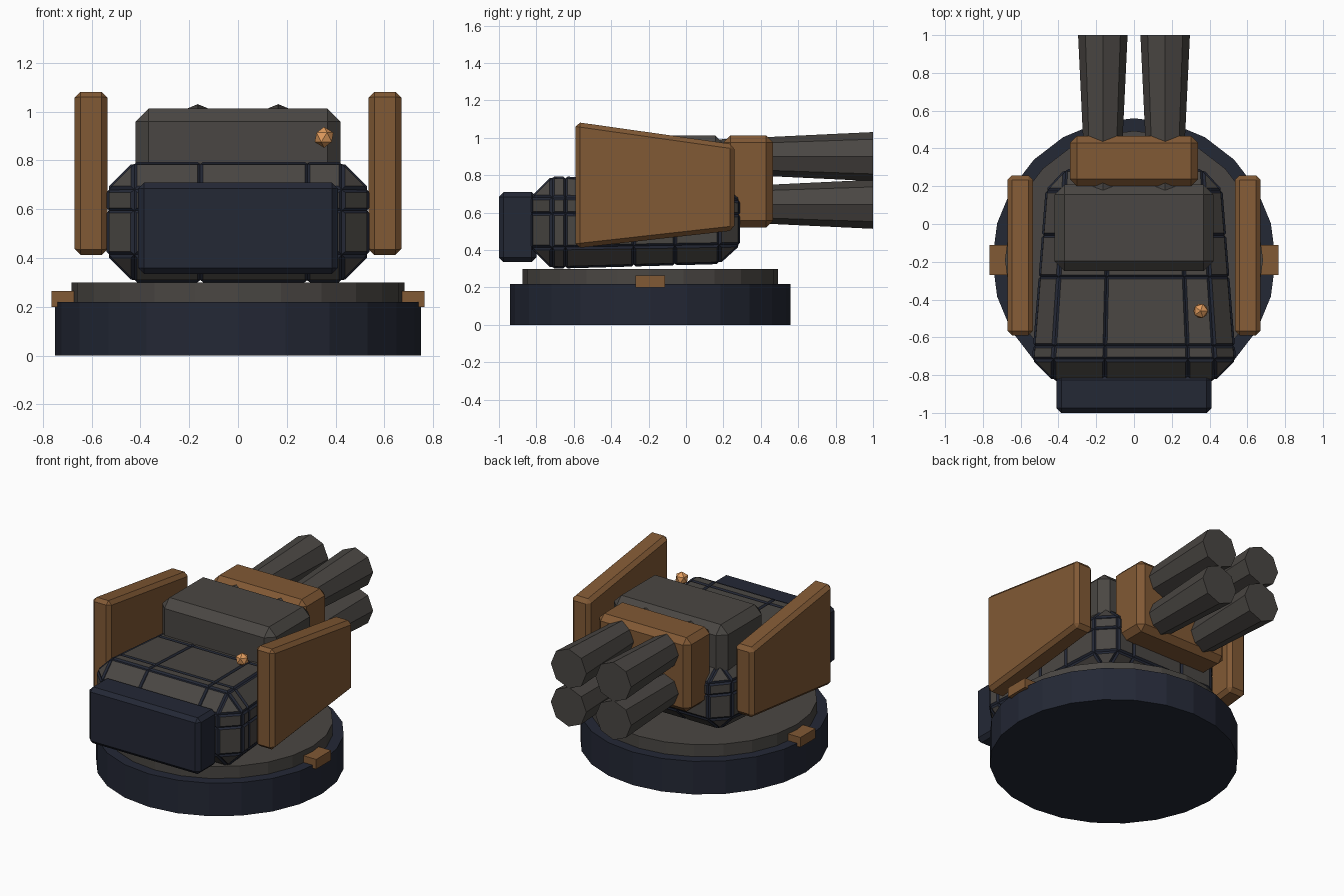
import bpy, bmesh, math
from mathutils import Vector, Matrix

if "Cube" in bpy.data.objects:
    bpy.data.objects.remove(bpy.data.objects["Cube"])


def material(name, col):
    m = bpy.data.materials.new(name)
    m.diffuse_color = (*col, 1)
    m.use_nodes = True
    m.node_tree.nodes["Principled BSDF"].inputs["Base Color"].default_value = m.diffuse_color
    return m


GREY = material("dark_grey", (0.068, 0.062, 0.056))
NAVY = material("navy", (0.017, 0.021, 0.036))
BROWN = material("brown", (0.22, 0.10, 0.035))
ORANGE = material("orange", (0.75, 0.33, 0.11))


def finish(bm, name, *mats):
    bmesh.ops.recalc_face_normals(bm, faces=bm.faces)
    me = bpy.data.meshes.new(name)
    bm.to_mesh(me)
    bm.free()
    for m in mats:
        me.materials.append(m)
    ob = bpy.data.objects.new(name, me)
    bpy.context.collection.objects.link(ob)
    return ob


def bevel(bm, w):
    bmesh.ops.bevel(bm, geom=bm.edges[:], offset=w, segments=1,
                    profile=0.5, affect='EDGES')


def box_bm(lo, hi, w=0):
    bm = bmesh.new()
    bmesh.ops.create_cube(bm, size=1)
    lo, hi = Vector(lo), Vector(hi)
    for v in bm.verts:
        v.co = Vector([(lo[i] + hi[i]) / 2 + v.co[i] * (hi[i] - lo[i]) for i in range(3)])
    if w:
        bevel(bm, w)
    return bm


def box(name, lo, hi, mat, w=0):
    return finish(box_bm(lo, hi, w), name, mat)


def cone(name, sides, r1, r2, depth, matrix, mat):
    bm = bmesh.new()
    bmesh.ops.create_cone(bm, cap_ends=True, segments=sides, radius1=r1,
                          radius2=r2, depth=depth, matrix=matrix)
    return finish(bm, name, mat)


# round base and turning ring
cone("base_disc", 24, 0.75, 0.75, 0.22, Matrix.Translation((0, -0.19, 0.11)), NAVY)
cone("turning_ring", 24, 0.683, 0.683, 0.08, Matrix.Translation((0, -0.19, 0.26)), GREY)

# panelled hull: chamfered box, cut into plates, tapered, plates raised from dark seams
bm = box_bm((-0.53, -0.82, 0.31), (0.53, 0.28, 0.785), 0.105)
cuts = [(0, -0.155), (0, 0.285), (1, -0.645), (1, -0.28), (1, -0.06), (2, 0.595)]
for axis, pos in cuts:
    co, no = Vector((0, 0, 0)), Vector((0, 0, 0))
    co[axis], no[axis] = pos, 1
    bmesh.ops.bisect_plane(bm, geom=bm.verts[:] + bm.edges[:] + bm.faces[:],
                           plane_co=co, plane_no=no)
for v in bm.verts:
    t = max(0, (v.co.y + 0.72) / 1.0)
    v.co.x *= 1 - 0.15 * t
    v.co.z = 0.545 + (v.co.z - 0.545) * (1 - 0.12 * t)
bmesh.ops.recalc_face_normals(bm, faces=bm.faces)
seams = bmesh.ops.inset_individual(bm, faces=bm.faces[:], thickness=0.011,
                                   depth=0.01, use_even_offset=True)["faces"]
for f in seams:
    f.material_index = 1
finish(bm, "panelled_hull", GREY, NAVY)

# front block, upper housing, barrel collar
box("front_block", (-0.41, -1.0, 0.335), (0.41, -0.80, 0.71), NAVY, 0.025)
box("upper_housing", (-0.42, -0.25, 0.55), (0.42, 0.21, 1.013), GREY, 0.053)
box("barrel_collar", (-0.34, 0.20, 0.52), (0.34, 0.465, 1.013), BROWN, 0.037)

# four flared barrels
for x in (-0.165, 0.165):
    for z in (0.645, 0.90):
        cone("barrel", 8, 0.092, 0.131, 0.82,
             Matrix.Translation((x, 0.59, z)) @ Matrix.Rotation(-math.pi / 2, 4, 'X'), GREY)

# side shields and base tabs
for s in (-1, 1):
    bm = box_bm((-0.0675, -0.59, 0), (0.0675, 0.258, 1))
    for v in bm.verts:
        top = v.co.z > 0.5
        if v.co.y < 0:
            v.co.z = 1.085 if top else 0.41
        else:
            v.co.z = 0.965 if top else 0.505
        v.co.x += s * 0.6025
    bevel(bm, 0.024)
    finish(bm, "side_shield", BROWN)
    a, b = sorted((s * 0.60, s * 0.765))
    box("base_tab", (a, -0.27, 0.20), (b, -0.112, 0.265), BROWN)

# small floating lamp
bm = bmesh.new()
bmesh.ops.create_icosphere(bm, subdivisions=1, radius=0.043,
                           matrix=Matrix.Translation((0.353, -0.46, 0.895)))
finish(bm, "lamp", ORANGE)
